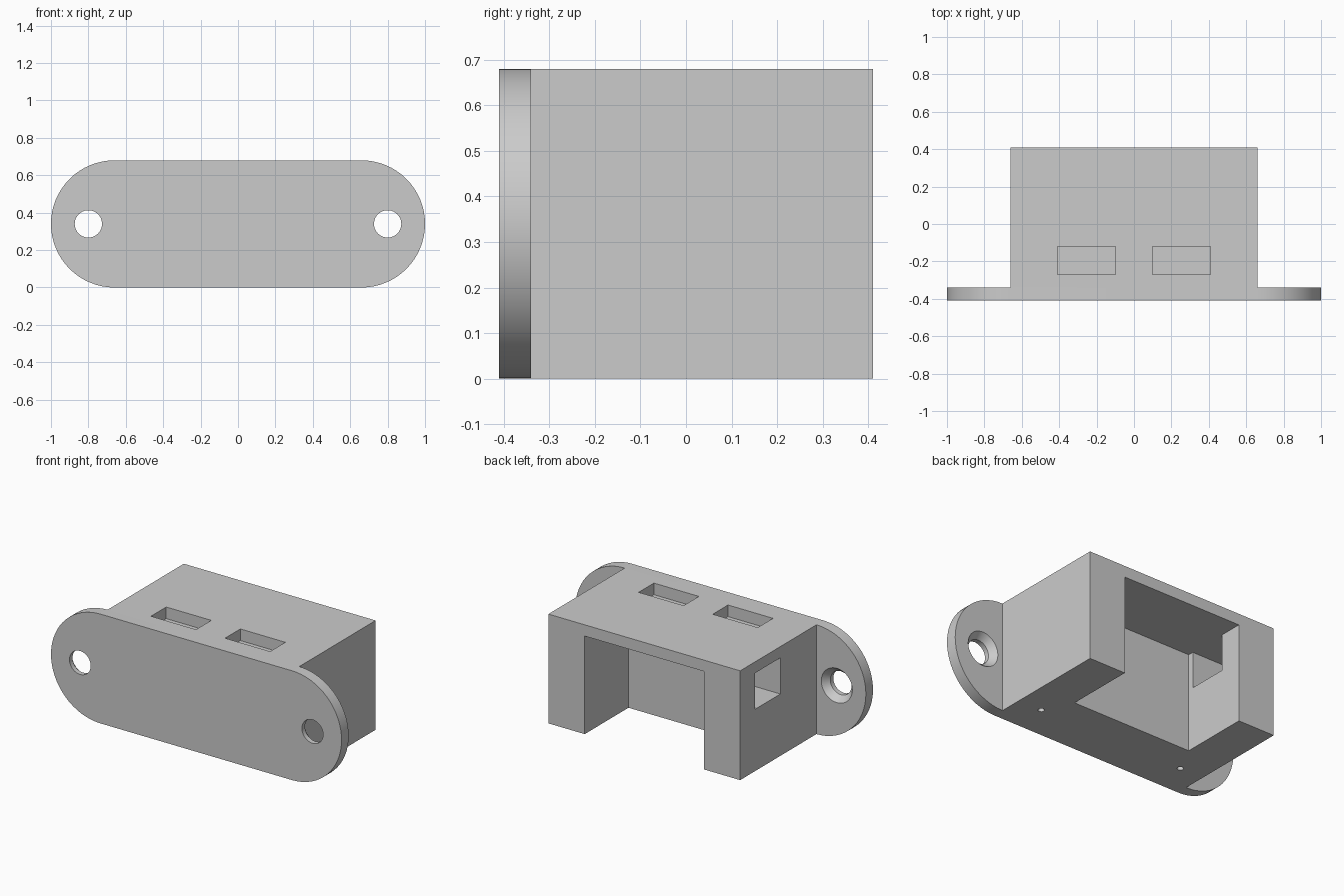
import bpy
import bmesh
from math import sin, cos, pi, radians
from mathutils import Matrix, Vector

cube = bpy.data.objects.get("Cube")
if cube:
    bpy.data.objects.remove(cube, do_unlink=True)

HEIGHT = 0.68
RADIUS = HEIGHT / 2
FRONT, PLATE_BACK, BACK = -0.41, -0.34, 0.41
BODY_X = 0.66          # half width of the housing and centre of the rounded ends
WALL_X = 0.41          # half width of the cavity
CEILING = 0.61         # underside of the top wall

grey = bpy.data.materials.new("plain_grey")
grey.use_nodes = True
colour = (0.6, 0.6, 0.6, 1)
grey.diffuse_color = colour
grey.node_tree.nodes["Principled BSDF"].inputs["Base Color"].default_value = colour


def finish(name, bm):
    bmesh.ops.recalc_face_normals(bm, faces=bm.faces)
    mesh = bpy.data.meshes.new(name)
    bm.to_mesh(mesh)
    bm.free()
    mesh.materials.append(grey)
    obj = bpy.data.objects.new(name, mesh)
    bpy.context.collection.objects.link(obj)
    return obj


def box(name, low, high):
    low, high = Vector(low), Vector(high)
    bm = bmesh.new()
    place = Matrix.Translation((low + high) / 2) @ Matrix.Diagonal((*(high - low), 1))
    bmesh.ops.create_cube(bm, size=1, matrix=place)
    return finish(name, bm)


def cone(name, centre, r1, r2, depth, turn=0.0):
    bm = bmesh.new()
    place = Matrix.Translation(centre) @ Matrix.Rotation(turn, 4, "X")
    bmesh.ops.create_cone(bm, cap_ends=True, segments=48, radius1=r1, radius2=r2,
                          depth=depth, matrix=place)
    return finish(name, bm)


def cut(target, cutters):
    bpy.context.view_layer.objects.active = target
    for cutter in cutters:
        cutter.hide_render = True
        mod = target.modifiers.new("cut", "BOOLEAN")
        mod.operation = "DIFFERENCE"
        mod.solver = "EXACT"
        mod.object = cutter
        bpy.ops.object.modifier_apply(modifier=mod.name)
        bpy.data.objects.remove(cutter, do_unlink=True)


# Mounting plate with rounded ends
bm = bmesh.new()
outline = []
for side in (1, -1):
    for i in range(33):
        a = -pi / 2 + pi * i / 32
        outline.append(bm.verts.new((side * (BODY_X + RADIUS * cos(a)), FRONT,
                                     RADIUS + side * RADIUS * sin(a))))
face = bm.faces.new(outline)
extruded = bmesh.ops.extrude_face_region(bm, geom=[face])["geom"]
bmesh.ops.translate(bm, vec=(0, PLATE_BACK - FRONT, 0),
                    verts=[v for v in extruded if isinstance(v, bmesh.types.BMVert)])
plate = finish("mounting_plate", bm)

# Countersunk screw holes, wide side at the back
for side in (-1, 1):
    x = side * 0.8
    cut(plate, [
        cone("hole_cutter", (x, -0.375, RADIUS), 0.073, 0.073, 0.2, radians(-90)),
        cone("sink_cutter", (x, -0.355, RADIUS), 0.073, 0.115, 0.05, radians(-90)),
    ])

# Housing block with a cavity open at the back and underneath
housing = box("housing", (-BODY_X, PLATE_BACK, 0), (BODY_X, BACK, HEIGHT))
cut(housing, [box("cavity_cutter", (-WALL_X, -0.02, -0.1), (WALL_X, 0.6, CEILING))])

# Side window through one wall only
cut(housing, [box("window_cutter", (-0.8, 0.015, 0.385), (-0.3, 0.265, CEILING))])

# Pockets in the top and small blind holes underneath
for side in (-1, 1):
    near, far = sorted((side * 0.1, side * 0.41))
    cut(housing, [
        box("pocket_cutter", (near, -0.27, HEIGHT - 0.072), (far, -0.12, HEIGHT + 0.1)),
        cone("pin_cutter", (side * 0.5, -0.2, 0), 0.018, 0.018, 0.2),
    ])

# Smooth the round surfaces and keep the edges sharp
bpy.ops.object.select_all(action="DESELECT")
for obj in (plate, housing):
    obj.select_set(True)
bpy.context.view_layer.objects.active = plate
bpy.ops.object.shade_smooth_by_angle(angle=radians(25))
